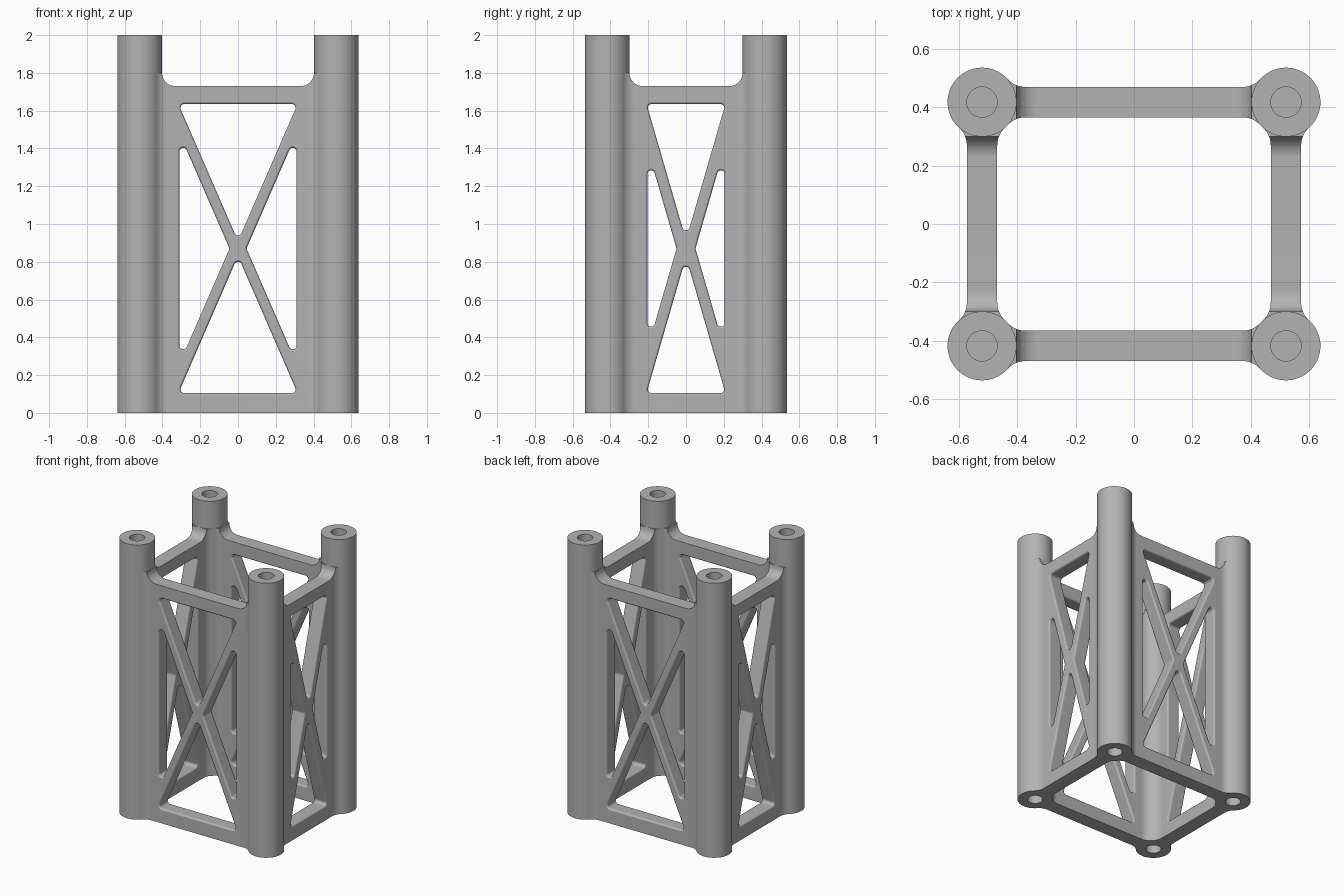
import bpy, bmesh
from math import pi, sin, cos, atan2, sqrt
from mathutils import Vector

if "Cube" in bpy.data.objects:
    bpy.data.objects.remove(bpy.data.objects["Cube"])

POST_X, POST_Y, POST_R, HOLE_R, HOLE_DEPTH = 0.52, 0.417, 0.118, 0.052, 0.25
HALF_T = 0.052          # half panel thickness
FLARE = 0.08            # blend radius between panel and post
RAIL_TOP, MID_Z, EDGE = 1.73, 0.87, 0.013

grey = bpy.data.materials.new("Satin grey")
grey.use_nodes = True
grey.diffuse_color = (0.45, 0.45, 0.45, 1)
grey.node_tree.nodes["Principled BSDF"].inputs["Base Color"].default_value = grey.diffuse_color


def loft(name, rings):
    """Skin equal-length closed rings and cap both ends."""
    bm = bmesh.new()
    loops = [[bm.verts.new(p) for p in ring] for ring in rings]
    n = len(loops[0])
    for a, b in zip(loops, loops[1:]):
        for i in range(n):
            j = (i + 1) % n
            bm.faces.new((a[i], a[j], b[j], b[i]))
    bm.faces.new(loops[0])
    bm.faces.new(loops[-1])
    bmesh.ops.recalc_face_normals(bm, faces=bm.faces)
    mesh = bpy.data.meshes.new(name)
    bm.to_mesh(mesh)
    bm.free()
    mesh.materials.append(grey)
    obj = bpy.data.objects.new(name, mesh)
    bpy.context.collection.objects.link(obj)
    return obj


def activate(obj):
    bpy.ops.object.select_all(action='DESELECT')
    obj.select_set(True)
    bpy.context.view_layer.objects.active = obj


def finish(obj):
    activate(obj)
    bpy.ops.object.shade_smooth_by_angle(angle=0.6)
    mod = obj.modifiers.new("Flat face normals", 'WEIGHTED_NORMAL')
    mod.keep_sharp = True


def cut(obj, cutter):
    activate(obj)
    mod = obj.modifiers.new("Cut", 'BOOLEAN')
    mod.operation, mod.solver, mod.object = 'DIFFERENCE', 'EXACT', cutter
    bpy.ops.object.modifier_apply(modifier=mod.name)
    bpy.data.objects.remove(cutter)


def rounded(points, r, grow=0.0, steps=8):
    """Counter-clockwise polygon with round corners, offset outward by grow."""
    pts = [Vector(p) for p in points]
    out = []
    for i, p in enumerate(pts):
        e1 = (p - pts[i - 1]).normalized()
        e2 = (pts[(i + 1) % len(pts)] - p).normalized()
        n1, n2 = Vector((-e1.y, e1.x)), Vector((-e2.y, e2.x))
        centre = p + (n1 + n2) * r / (1 + n1.dot(n2))
        start, turn = atan2(-n1.y, -n1.x), atan2(e1.cross(e2), e1.dot(e2))
        for k in range(steps + 1):
            a = start + turn * k / steps
            out.append(centre + Vector((cos(a), sin(a))) * (r + grow))
    return out


def opening(points):
    """Cutter for a window with rounded-over rims on both faces."""
    arc = [(HALF_T + 0.0003 - EDGE + EDGE * sin(t), EDGE - EDGE * cos(t))
           for t in (k * pi / 8 for k in range(5))]
    half = arc + [(0.1, EDGE)]
    stations = [(-v, d) for v, d in reversed(half)] + half
    return loft("window_cutter", [[(p.x, v, p.y) for p in rounded(points, 0.02, d)]
                                  for v, d in stations])


def plan_outline(reach):
    """Panel seen from above: flat web flaring to hug the post at each end."""
    phi = atan2(HALF_T + FLARE, sqrt((POST_R + FLARE) ** 2 - (HALF_T + FLARE) ** 2))
    cx = reach - (POST_R + FLARE) * cos(phi)
    quarter = []
    for k in range(9):                       # concave blend
        a = -pi / 2 + (pi / 2 - phi) * k / 8
        quarter.append((cx + FLARE * cos(a), HALF_T + FLARE + FLARE * sin(a)))
    for k in range(1, 6):                    # seat just inside the post skin
        a = phi * (1 - k / 6)
        quarter.append((reach - (POST_R - 0.001) * cos(a), (POST_R - 0.001) * sin(a)))
    end = quarter + [(x, -y) for x, y in reversed(quarter)]
    return end + [(-x, -y) for x, y in end]


def panel(name, reach, side, slope, apex, inner):
    """Cross-braced web: side = window edge, apex = upper V point, inner = waist."""
    obj = loft(name, [[(x, y, z) for x, y in plan_outline(reach)]
                      for z in (0, RAIL_TOP + 0.07)])
    # dip between the post tops
    w = reach - POST_R
    dip = rounded([(-w, RAIL_TOP), (w, RAIL_TOP), (w, 2.3), (-w, 2.3)], 0.07)
    cut(obj, loft("dip_cutter", [[(p.x, v, p.y) for p in dip] for v in (-0.2, 0.2)]))
    # four windows around the X brace
    top = 1.635
    half = (top - apex) / slope
    rise = (side - inner) * slope
    upper = [(0, apex), (half, top), (-half, top)]
    right = [(inner, MID_Z), (side, MID_Z - rise), (side, MID_Z + rise)]
    lower = [(x, 2 * MID_Z - z) for x, z in reversed(upper)]
    left = [(-x, z) for x, z in reversed(right)]
    for window in (upper, right, lower, left):
        cut(obj, opening(window))
    finish(obj)
    return obj


def twin(obj, name, location):
    copy = obj.copy()
    copy.name = name
    copy.location = location
    bpy.context.collection.objects.link(copy)


# Front and back braced panels
front = panel("front_panel", POST_X, 0.31, 2.3, 0.91, 0.045)
front.location.y = -POST_Y
twin(front, "back_panel", (0, POST_Y, 0))

# Left and right braced panels
left = panel("left_panel", POST_Y, 0.205, 3.45, 0.915, 0.05)
left.rotation_euler.z = pi / 2
left.location.x = POST_X
twin(left, "right_panel", (-POST_X, 0, 0))

# Corner posts with a blind bore in each end
bore = [(HOLE_R, HOLE_DEPTH), (HOLE_R, 0), (POST_R, 0)]
profile = bore + [(r, 2 - z) for r, z in reversed(bore)]
post = loft("front_left_post", [[(r * cos(k * pi / 32), r * sin(k * pi / 32), z)
                                 for k in range(64)] for r, z in profile])
finish(post)
post.location = (POST_X, -POST_Y, 0)
twin(post, "front_right_post", (-POST_X, -POST_Y, 0))
twin(post, "back_left_post", (POST_X, POST_Y, 0))
twin(post, "back_right_post", (-POST_X, POST_Y, 0))
